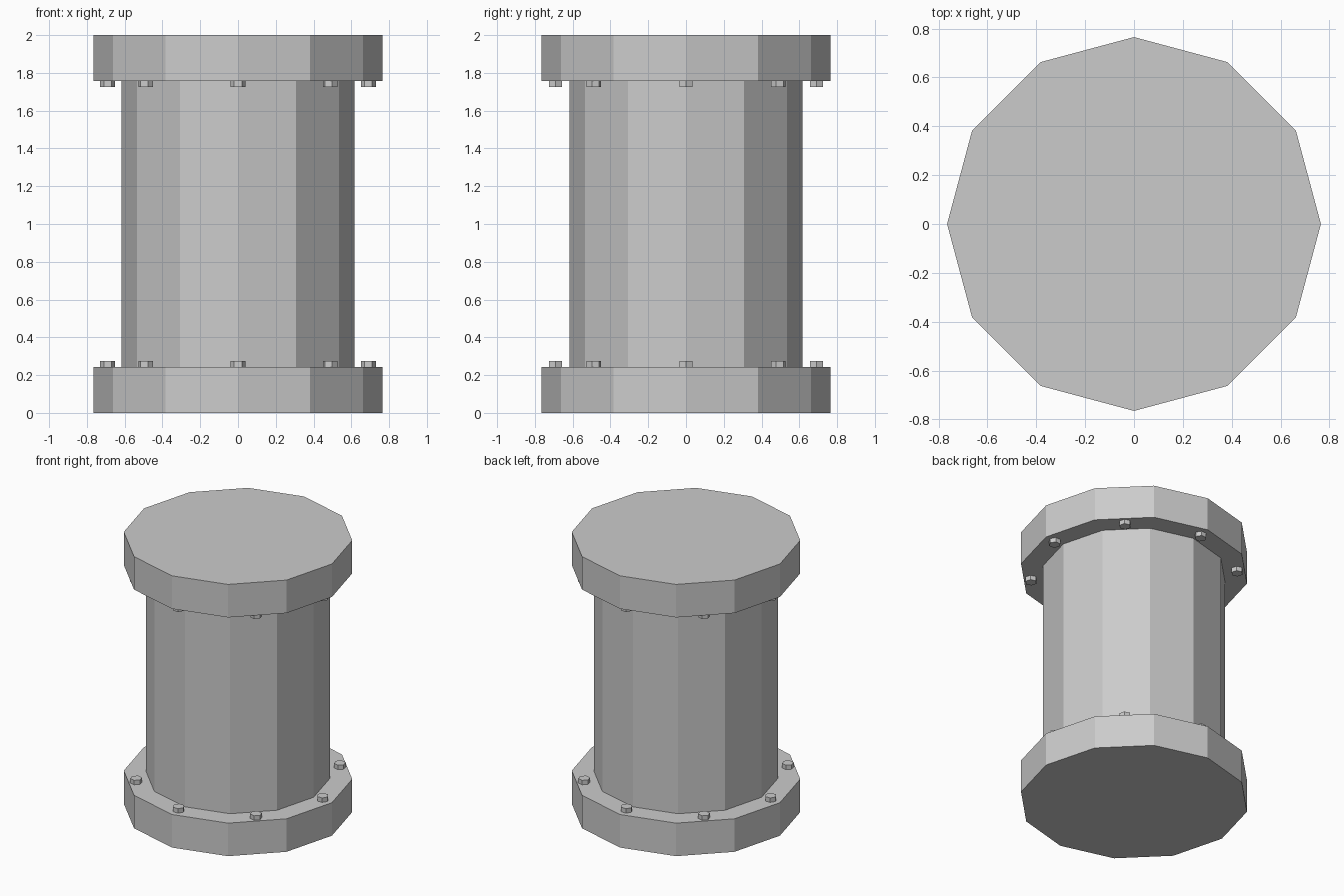
import bpy
from math import cos, sin, pi

if "Cube" in bpy.data.objects:
    bpy.data.objects.remove(bpy.data.objects["Cube"])

FLANGE_R, FLANGE_H = 0.765, 0.243
BODY_R, HEIGHT = 0.616, 2.0
BOLT_R, BOLT_H, BOLT_RING = 0.04, 0.033, 0.69


def prism(name, sides, radius, z0, z1, x=0, y=0, turn=0, caps='NGON'):
    # Cylinder primitive starts on +y; -90 degrees puts a corner on +x
    bpy.ops.mesh.primitive_cylinder_add(
        vertices=sides, radius=radius, depth=z1 - z0, end_fill_type=caps,
        location=(x, y, (z0 + z1) / 2), rotation=(0, 0, turn - pi / 2))
    obj = bpy.context.object
    obj.name = name
    return obj


# Main drum and its two end flanges
prism("drum_body", 12, BODY_R, FLANGE_H, HEIGHT - FLANGE_H, caps='NOTHING')
prism("bottom_flange", 12, FLANGE_R, 0, FLANGE_H)
prism("top_flange", 12, FLANGE_R, HEIGHT - FLANGE_H, HEIGHT)

# Hex bolts on the inner face of each flange
for i in range(8):
    a = i * pi / 4
    x, y = BOLT_RING * cos(a), BOLT_RING * sin(a)
    turn = pi / 4 if i % 2 else 0
    prism(f"bottom_bolt_{i + 1}", 6, BOLT_R, FLANGE_H, FLANGE_H + BOLT_H, x, y, turn)
    top = HEIGHT - FLANGE_H
    prism(f"top_bolt_{i + 1}", 6, BOLT_R, top - BOLT_H, top, x, y, turn)
